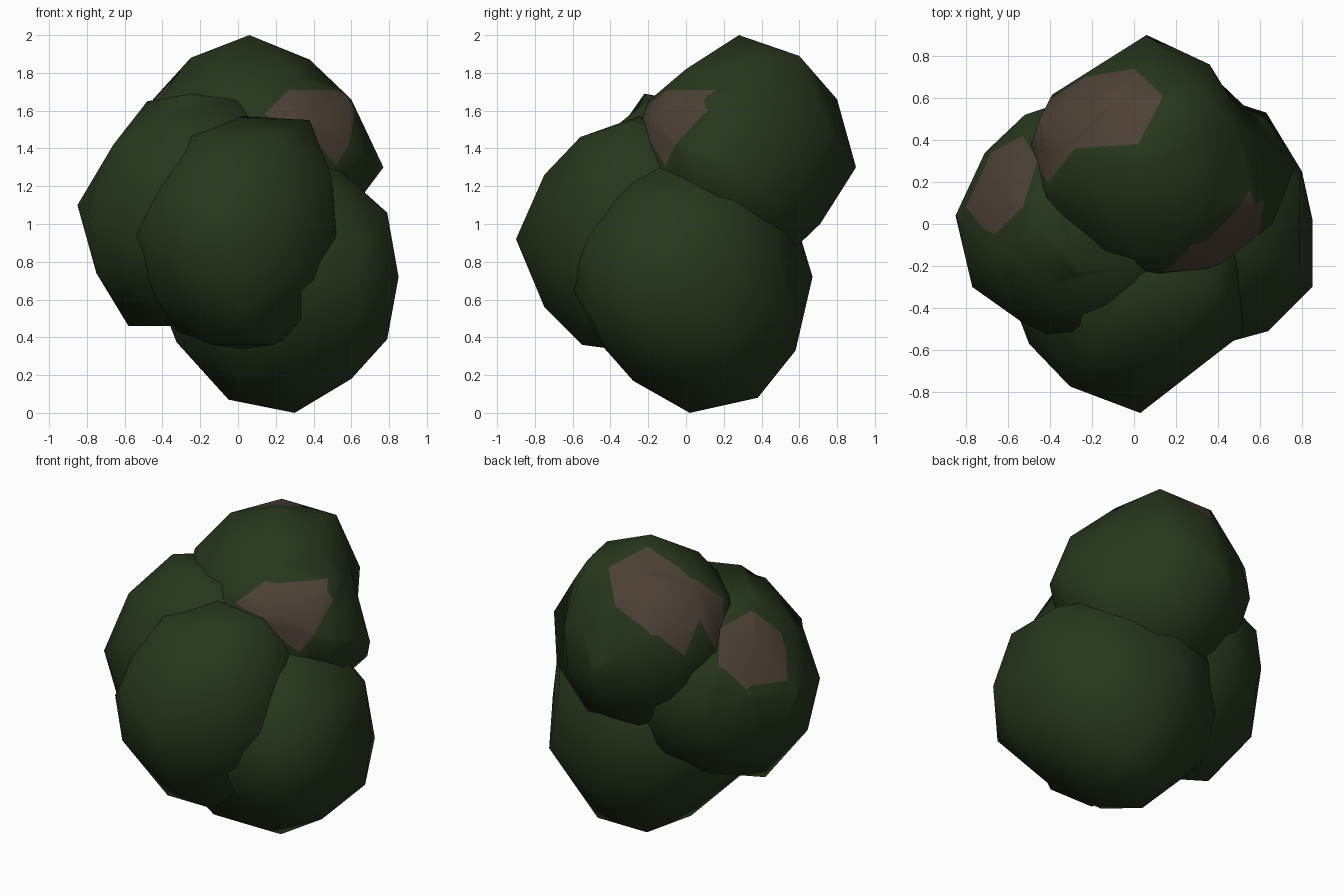
import bpy, bmesh, math
from itertools import combinations, product
from mathutils import Vector

if "Cube" in bpy.data.objects:
    bpy.data.objects.remove(bpy.data.objects["Cube"])


def make_material(name, colour):
    m = bpy.data.materials.new(name)
    m.use_nodes = True
    m.diffuse_color = (*colour, 1)
    m.node_tree.nodes["Principled BSDF"].inputs["Base Color"].default_value = (*colour, 1)
    m.node_tree.nodes["Principled BSDF"].inputs["Roughness"].default_value = 0.9
    return m


LEAF = make_material("leaf green", (0.02, 0.038, 0.012))
EARTH = make_material("bare brown", (0.076, 0.053, 0.037))


def ball_points():
    """Directions of a once-subdivided icosahedron with an edge facing each axis."""
    phi = (1 + math.sqrt(5)) / 2
    corners = []
    for a, b in product((-1, 1), (-phi, phi)):
        corners += [Vector((a, 0, b)), Vector((b, a, 0)), Vector((0, b, a))]
    middles = [p + q for p, q in combinations(corners, 2) if (p - q).length < 2.1]
    return [v.normalized() for v in corners + middles]


def inside(u, v, outline):
    hit = False
    for (a, b), (c, d) in zip(outline, outline[1:] + outline[:1]):
        if (b > v) != (d > v) and u < a + (v - b) * (c - a) / (d - b):
            hit = not hit
    return hit


def cut_patch(bm, axis, outline):
    """Cut an outline, seen along the view axis, into the ball and colour it."""
    def flat(p):
        return (p.x, p.y) if axis.z else (p.x, p.z)

    def solid(u, v):
        return Vector((u, v, 0)) if axis.z else Vector((u, 0, v))

    lo = [min(p[i] for p in outline) for i in (0, 1)]
    hi = [max(p[i] for p in outline) for i in (0, 1)]

    def near(f):
        pts = [flat(v.co) for v in f.verts]
        return f.normal.dot(axis) > 0.02 and all(
            max(p[i] for p in pts) > lo[i] and min(p[i] for p in pts) < hi[i] for i in (0, 1))

    for p, q in zip(outline, outline[1:] + outline[:1]):
        faces = [f for f in bm.faces if near(f)]
        geom = faces + list({e for f in faces for e in f.edges}) + list({v for f in faces for v in f.verts})
        a, b = solid(*p), solid(*q)
        bmesh.ops.bisect_plane(bm, geom=geom, dist=1e-5, plane_co=a,
                               plane_no=(b - a).cross(axis).normalized())
        bm.normal_update()
    for f in bm.faces:
        if f.normal.dot(axis) > 0.02 and inside(*flat(f.calc_center_median()), outline):
            f.material_index = 1


def clump(name, centre, radius, bumps, patches=()):
    """A faceted ball whose nearest corners are pulled to the given bumps."""
    centre = Vector(centre)
    bm = bmesh.new()
    dirs = ball_points()
    verts = [bm.verts.new(d) for d in dirs]
    bmesh.ops.convex_hull(bm, input=verts)
    bmesh.ops.recalc_face_normals(bm, faces=bm.faces[:])
    for v, d in zip(verts, dirs):
        v.co = centre + d * radius
    for bump in bumps:
        aim = (Vector(bump) - centre).normalized()
        verts[max(range(len(dirs)), key=lambda i: dirs[i].dot(aim))].co = bump
    bm.normal_update()
    for axis, outline in patches:
        cut_patch(bm, Vector(axis), outline)
    for f in bm.faces:
        f.smooth = True
    mesh = bpy.data.meshes.new(name)
    bm.to_mesh(mesh)
    bm.free()
    mesh.materials.append(LEAF)
    mesh.materials.append(EARTH)
    ob = bpy.data.objects.new(name, mesh)
    bpy.context.collection.objects.link(ob)


def pair(x, y, z, axis, gap):
    """Two bumps spread either side of a point along one axis."""
    step = Vector([gap if i == axis else 0 for i in range(3)])
    return [Vector((x, y, z)) - step, Vector((x, y, z)) + step]


X, Y, Z = range(3)
UP, FRONT = (0, 0, 1), (0, -1, 0)

# Bare patches on the upper clumps
crown_back = [(-0.42, 0.58), (-0.23, 0.7), (0, 0.74), (0.14, 0.61), (0.02, 0.38),
              (-0.28, 0.36), (-0.41, 0.2), (-0.52, 0.34)]
crown_front = [(0.14, 1.58), (0.27, 1.71), (0.55, 1.71), (0.62, 1.6), (0.59, 1.42),
               (0.52, 1.31), (0.36, 1.5)]
side_top = [(-0.8, 0.08), (-0.68, 0.34), (-0.53, 0.42), (-0.46, 0.3), (-0.53, 0.08),
            (-0.66, -0.05), (-0.72, -0.02)]

# Overlapping foliage clumps
clump("crown_clump", (0.12, 0.3, 1.38), 0.6,
      [(0.06, 0.28, 2), (0.77, 0.28, 1.3), (0.06, 0.9, 1.3), (0.38, 0.28, 1.87),
       (-0.25, 0.28, 1.88), (0.06, 0.8, 1.66), (0.12, -0.2, 1.65), (-0.5, 0.35, 1.35),
       (0.12, 0.71, 1), (0.47, 0.58, 1.38), (0.6, 0.12, 1.66), (0.5, 0.46, 1.65),
       (0.36, 0.76, 1.5), (0.36, 0.72, 1.19), (0.66, 0, 1.36),
       (-0.45, 0.5, 1.66), (-0.42, 0.15, 1.65)]
      + pair(0.1, 0.6, 1.89, X, 0.2) + pair(0.1, 0, 1.82, X, 0.19)
      + pair(-0.21, 0.73, 1.37, Z, 0.18),
      [(UP, crown_back), (FRONT, crown_front)])
clump("side_clump", (-0.22, 0, 1.06), 0.62,
      [(-0.85, 0.04, 1.1), (-0.48, 0, 1.65), (-0.25, -0.22, 1.69), (-0.02, -0.2, 1.66),
       (-0.58, 0, 0.46), (-0.28, 0, 0.46), (-0.77, -0.3, 1.05), (-0.71, 0.34, 1.14)]
      + pair(-0.66, 0, 1.42, Y, 0.2) + pair(-0.75, 0, 0.74, Y, 0.2)
      + pair(-0.52, 0.52, 1.06, Z, 0.19) + pair(-0.53, -0.47, 1.06, Z, 0.19),
      [(UP, side_top)])
clump("front_clump", (0, -0.28, 0.95), 0.61,
      [(0.03, -0.9, 0.92), (0.03, -0.75, 1.26), (0.03, -0.75, 0.56), (-0.5, -0.57, 0.93),
       (0.52, -0.52, 0.95), (0.52, -0.28, 1), (0.02, -0.25, 1.57), (0.38, -0.28, 1.55),
       (0.02, -0.4, 0.34), (-0.42, -0.4, 0.6), (-0.43, -0.48, 1.2),
       (-0.13, -0.55, 0.36), (0.19, -0.55, 0.36)]
      + pair(0, -0.56, 1.46, X, 0.19) + pair(0.3, -0.69, 0.95, Z, 0.18))
clump("base_clump", (0.2, 0.02, 0.7), 0.65,
      [(0.3, 0.02, 0), (0.85, 0.02, 0.72), (0.85, -0.3, 0.72), (0.8, 0.25, 0.72),
       (0.6, 0.02, 0.18), (-0.05, 0.02, 0.07), (0.2, 0.67, 0.72), (0.25, 0.58, 0.33),
       (0.63, 0.53, 0.53), (0.6, 0.47, 0.92), (0.2, -0.43, 0.34), (0.5, -0.06, 1.32),
       (0.44, -0.3, 1.25)]
      + pair(0.79, 0, 0.39, Y, 0.2) + pair(0.79, 0, 1.06, Y, 0.2)
      + pair(0.2, 0.38, 0.08, X, 0.18) + pair(0.2, -0.28, 0.17, X, 0.18)
      + pair(0.64, -0.51, 0.7, Z, 0.19))
